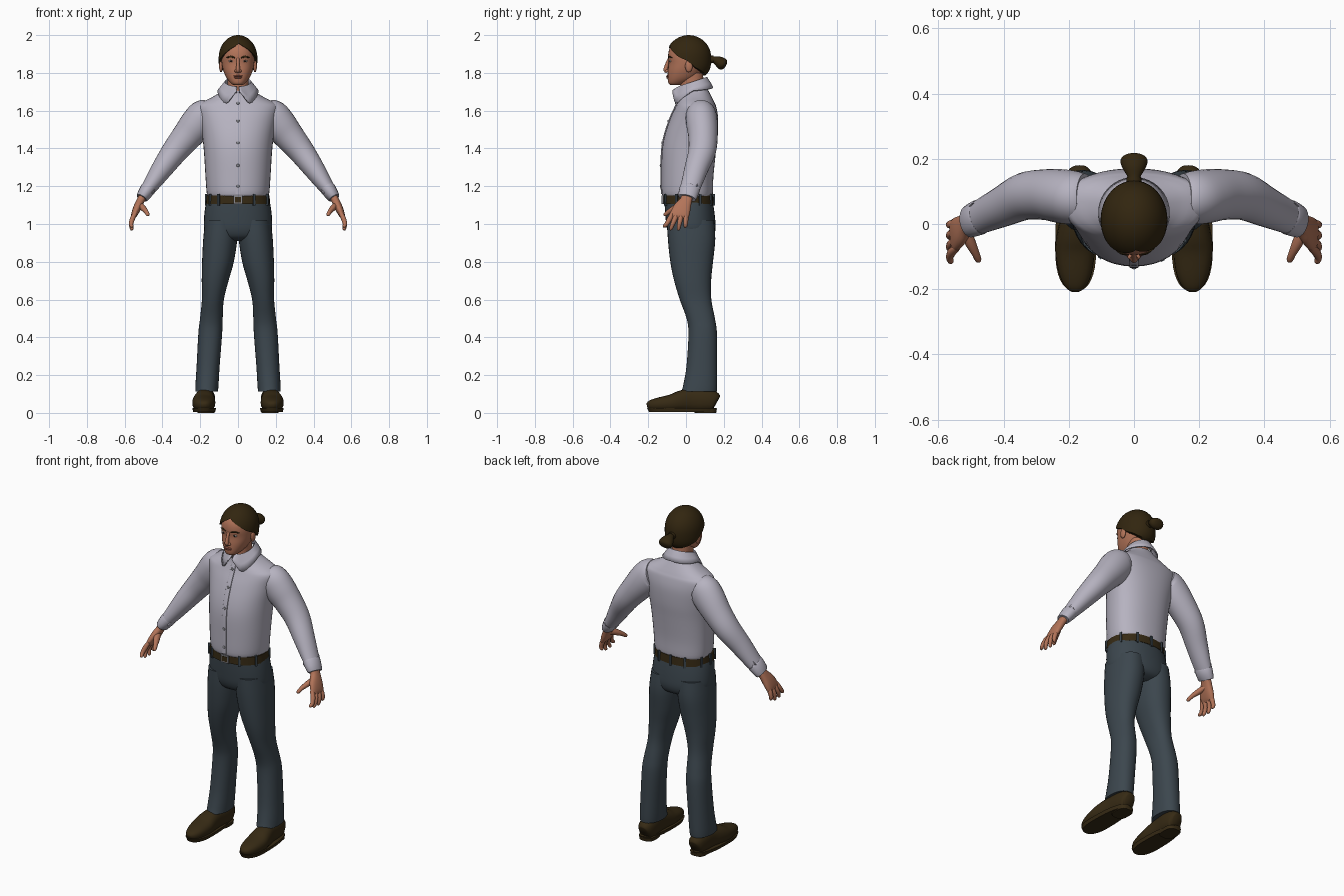
import bpy, bmesh, math
from mathutils import Vector

if "Cube" in bpy.data.objects:
    bpy.data.objects.remove(bpy.data.objects["Cube"])


def material(name, r, g, b):
    m = bpy.data.materials.new(name)
    m.use_nodes = True
    m.diffuse_color = (r, g, b, 1)
    bsdf = m.node_tree.nodes["Principled BSDF"]
    bsdf.inputs["Base Color"].default_value = (r, g, b, 1)
    bsdf.inputs["Roughness"].default_value = 0.8
    return m


SHIRT = material("pale grey cloth", 0.47, 0.45, 0.53)
TROUSER = material("slate cloth", 0.045, 0.062, 0.076)
SKIN = material("skin", 0.45, 0.175, 0.1)
HAIR = material("dark brown hair", 0.032, 0.019, 0.005)
LEATHER = material("brown leather", 0.037, 0.023, 0.007)
LIP = material("lips", 0.32, 0.1, 0.065)
WHITE = material("eye white", 0.55, 0.5, 0.46)
IRIS = material("dark iris", 0.02, 0.012, 0.008)
METAL = material("grey metal", 0.25, 0.25, 0.27)


def finish(name, bm, mat, angle=50):
    bmesh.ops.remove_doubles(bm, verts=bm.verts, dist=0.0002)
    bmesh.ops.recalc_face_normals(bm, faces=bm.faces)
    me = bpy.data.meshes.new(name)
    bm.to_mesh(me)
    bm.free()
    me.materials.append(mat)
    me.polygons.foreach_set("use_smooth", [True] * len(me.polygons))
    me.set_sharp_from_angle(angle=math.radians(angle))
    ob = bpy.data.objects.new(name, me)
    bpy.context.collection.objects.link(ob)
    return ob


def spline(rows, steps):
    """Smooth curve through rows of numbers."""
    out = []
    for i in range(len(rows) - 1):
        a, b, c, d = (rows[max(i - 1, 0)], rows[i], rows[i + 1], rows[min(i + 2, len(rows) - 1)])
        for s in range(steps):
            t = s / steps
            out.append([q + 0.5 * t * (r - p + t * (2 * p - 5 * q + 4 * r - s2 + t * (3 * (q - r) + s2 - p)))
                        for p, q, r, s2 in zip(a, b, c, d)])
    return out + [list(rows[-1])]


def skin_rings(name, rings, mat):
    bm = bmesh.new()
    loops = [[bm.verts.new(co) for co in ring] for ring in rings]
    n = len(loops[0])
    for lo, hi in zip(loops, loops[1:]):
        for j in range(n):
            k = (j + 1) % n
            bm.faces.new((lo[j], lo[k], hi[k], hi[j]))
    bm.faces.new(loops[0])
    bm.faces.new(loops[-1])
    return finish(name, bm, mat)


def rounded(a, power):
    c, s = math.cos(a), math.sin(a)
    e = 2 / power
    return math.copysign(abs(c) ** e, c), math.copysign(abs(s) ** e, s)


def stack(name, rows, mat, side=1, mid=0.5, power=2.2, n=32, steps=4):
    """Level rings: height, centre x, half width, front y, back y."""
    rings = []
    for z, cx, w, yf, yb in spline(rows, steps):
        ym = yf + (yb - yf) * mid
        ring = []
        for j in range(n):
            c, s = rounded(math.tau * j / n, power)
            ring.append((side * (cx + w * c), ym + s * (yb - ym if s > 0 else ym - yf), z))
        rings.append(ring)
    return skin_rings(name, rings, mat)


def tube(name, rows, mat, side=1, ref=(0, 1, 0), power=2, n=20, steps=4):
    """Rings along a path: x, y, z, radius across, radius along ref."""
    pts = spline(rows, steps)
    rings = []
    for i, (x, y, z, ru, rv) in enumerate(pts):
        t = Vector(pts[min(i + 1, len(pts) - 1)][:3]) - Vector(pts[max(i - 1, 0)][:3])
        t.normalize()
        v = Vector(ref)
        v = (v - t * v.dot(t)).normalized()
        u = t.cross(v)
        ring = []
        for j in range(n):
            c, s = rounded(math.tau * j / n, power)
            p = Vector((x, y, z)) + u * ru * c + v * rv * s
            ring.append((side * p.x, p.y, p.z))
        rings.append(ring)
    return skin_rings(name, rings, mat)


def blob(name, loc, size, mat):
    bm = bmesh.new()
    bmesh.ops.create_uvsphere(bm, u_segments=16, v_segments=10, radius=1)
    for v in bm.verts:
        v.co = Vector(loc) + Vector(a * b for a, b in zip(v.co, size))
    return finish(name, bm, mat)


def block(name, loc, size, mat, turn=0):
    bm = bmesh.new()
    bmesh.ops.create_cube(bm, size=1)
    for v in bm.verts:
        v.co = Vector(a * b for a, b in zip(v.co, size))
    ob = finish(name, bm, mat, 30)
    ob.location = loc
    ob.rotation_euler.z = turn
    return ob


def key(a, keys):
    """Piecewise linear lookup."""
    for (a0, v0), (a1, v1) in zip(keys, keys[1:]):
        if a <= a1:
            return v0 + (v1 - v0) * (a - a0) / (a1 - a0)
    return keys[-1][1]


# Shirt body, button band and buttons
torso = [(1.145, 0, .155, -.115, .135), (1.16, 0, .165, -.128, .142), (1.25, 0, .172, -.13, .145),
         (1.38, 0, .18, -.128, .158), (1.47, 0, .19, -.113, .168), (1.56, 0, .207, -.083, .17),
         (1.62, 0, .218, -.056, .16), (1.645, 0, .19, -.046, .15), (1.67, 0, .14, -.037, .138),
         (1.70, 0, .092, -.031, .122), (1.725, 0, .07, -.026, .108)]
stack("shirt_body", torso, SHIRT, mid=0.6, n=40)
tube("button_band", [(0, r[3] - .001, r[0], .004, .014) for r in torso[1:-1]], SHIRT, ref=(1, 0, 0), power=4)
fronts = [(r[0], r[3]) for r in torso]
for z in (1.20, 1.31, 1.43, 1.545, 1.64):
    blob("shirt_button", (0, key(z, fronts) - .006, z), (.008, .004, .008), METAL)

# Folded collar
bm = bmesh.new()
drop = [(0, 1.72), (90, 1.705), (125, 1.66), (140, 1.638), (150, 1.642), (176, 1.705)]
loops = []
for i in range(45):
    deg = -176 + 8 * i
    a = math.radians(deg)
    zb = key(abs(deg), drop)
    zt = 1.75 + .025 * math.cos(a)
    s, c = math.sin(a), math.cos(a)
    loops.append([bm.verts.new(p) for p in ((.066 * s, .035 + .07 * c, zt - .03),
                                            (.07 * s, .035 + .077 * c, zt),
                                            (.09 * s, .035 + .094 * c, zt * .45 + zb * .55),
                                            (.107 * s, .035 + .106 * c, zb))])
for l, r in zip(loops, loops[1:]):
    for k in range(3):
        bm.faces.new((l[k], l[k + 1], r[k + 1], r[k]))
collar = finish("collar", bm, SHIRT)
thick = collar.modifiers.new("thickness", "SOLIDIFY")
thick.thickness = .007
thick.offset = 0

# Trouser seat, belt, belt loops and buckle
stack("trouser_seat", [(1.15, 0, .16, -.115, .135), (1.1, 0, .172, -.113, .145), (1.03, 0, .18, -.108, .154),
                       (.97, 0, .178, -.10, .156), (.93, 0, .15, -.08, .14), (.91, 0, .08, -.04, .1)], TROUSER)
stack("belt", [(1.105, 0, .17, -.122, .147), (1.152, 0, .167, -.121, .144)], LEATHER, steps=1)
for deg in (-150, -125, -62, -25, 25, 62, 90, 118, 155, 180):
    c, s = rounded(math.radians(deg), 2.2)
    block("belt_loop", (.17 * c, .012 + .135 * s, 1.128), (.012, .012, .062), TROUSER, math.radians(deg))
block("buckle", (0, -.124, 1.128), (.05, .01, .046), METAL)
block("buckle_centre", (0, -.126, 1.128), (.034, .01, .03), LEATHER)

for side, label in ((1, "left"), (-1, "right")):
    # Trouser leg
    stack(label + "_trouser_leg",
          [(1.02, .088, .085, -.1, .148), (.92, .094, .09, -.096, .155), (.8, .106, .084, -.083, .143),
           (.7, .121, .071, -.063, .133), (.6, .133, .058, -.033, .134), (.5, .141, .06, .003, .153),
           (.42, .147, .063, .013, .164), (.25, .158, .061, .003, .165), (.15, .164, .061, -.014, .165),
           (.112, .166, .06, -.024, .163)], TROUSER, side)
    # Shoe upper, sole and heel
    tube(label + "_shoe",
         [(.18, -.207, .038, .01, .012), (.18, -.192, .041, .024, .032), (.18, -.15, .045, .035, .051),
          (.181, -.08, .052, .045, .061), (.179, -.03, .062, .055, .057), (.174, .03, .068, .062, .049),
          (.17, .1, .068, .062, .049), (.168, .148, .062, .052, .042), (.168, .163, .056, .035, .028)],
         LEATHER, side, ref=(1, 0, 0), power=2.4)
    stack(label + "_sole", [(.006, .179, .058, -.197, .158), (.026, .179, .063, -.206, .164)],
          LEATHER, side, mid=.36, power=2.4, steps=1)
    stack(label + "_heel", [(0, .17, .045, .045, .16), (.02, .17, .047, .04, .163)], LEATHER, side, power=3, steps=1)

    # Sleeve and cuff
    tube(label + "_sleeve",
         [(.15, .08, 1.585, .075, .075), (.18, .08, 1.57, .09, .082), (.22, .085, 1.525, .09, .083),
          (.27, .09, 1.465, .08, .078), (.335, .085, 1.385, .069, .073), (.4, .055, 1.295, .057, .063),
          (.455, .03, 1.215, .044, .055), (.495, .012, 1.16, .033, .049)], SHIRT, side, n=28)
    tube(label + "_cuff", [(.473, .022, 1.19, .037, .053), (.477, .02, 1.185, .041, .055),
                           (.507, .007, 1.142, .033, .05), (.509, .006, 1.139, .028, .045)], SHIRT, side, steps=2)

    # Hand
    tube(label + "_palm",
         [(.495, .01, 1.16, .022, .03), (.515, .0, 1.125, .021, .032), (.534, -.02, 1.085, .021, .046),
          (.55, -.034, 1.048, .016, .05), (.555, -.037, 1.032, .009, .043)], SKIN, side, power=2.4)
    for finger, y0, y1, low in (("index", -.072, -.115, .982), ("middle", -.048, -.08, .968),
                                ("ring", -.024, -.04, .966), ("little", .0, -.003, .98)):
        tube(label + "_" + finger + "_finger",
             [(.543, y0, 1.06, .011, .011), (.558, y0 * .7 + y1 * .3, 1.03, .0135, .0135),
              (.566, y0 * .3 + y1 * .7, 1.0, .0115, .0115), (.562, y1, low + .006, .009, .009),
              (.56, y1, low, .003, .003)], SKIN, side, n=12, steps=3)
    tube(label + "_thumb",
         [(.522, -.012, 1.105, .016, .02), (.503, -.055, 1.085, .016, .018), (.487, -.088, 1.067, .012, .013),
          (.478, -.11, 1.05, .01, .01), (.476, -.117, 1.045, .003, .003)], SKIN, side, n=12)

    # Ear, eye and brow
    blob(label + "_ear", (side * .09, .015, 1.835), (.01, .02, .032), SKIN)
    blob(label + "_eye", (side * .037, -.083, 1.862), (.014, .007, .0055), WHITE)
    blob(label + "_iris", (side * .037, -.088, 1.862), (.0055, .003, .005), IRIS)
    tube(label + "_brow", [(.016, -.094, 1.879, .003, .002), (.038, -.09, 1.886, .005, .004),
                           (.062, -.074, 1.88, .002, .002)], HAIR, side, n=8)
    blob(label + "_nostril_wing", (side * .011, -.1, 1.81), (.009, .01, .008), SKIN)

# Neck, head, nose and mouth
stack("neck", [(1.67, 0, .062, -.03, .098), (1.72, 0, .056, -.03, .095), (1.8, 0, .057, -.03, .09)], SKIN)
stack("head", [(1.735, 0, .022, -.08, -.035), (1.745, 0, .038, -.093, .0), (1.772, 0, .06, -.097, .055),
               (1.81, 0, .077, -.096, .085), (1.85, 0, .086, -.092, .105), (1.89, 0, .088, -.095, .11),
               (1.93, 0, .082, -.086, .1), (1.965, 0, .058, -.058, .075), (1.98, 0, .02, -.02, .03)], SKIN)
tube("nose", [(0, -.088, 1.88, .006, .008), (0, -.096, 1.86, .008, .008), (0, -.105, 1.83, .011, .01),
              (0, -.107, 1.815, .012, .012), (0, -.1, 1.802, .007, .01)], SKIN, ref=(1, 0, 0), n=14)
blob("upper_lip", (0, -.096, 1.783), (.025, .009, .005), LIP)
blob("lower_lip", (0, -.095, 1.775), (.021, .009, .0055), LIP)

# Hair swept back from a centre parting
bm = bmesh.new()
line = [(0, 1.955), (30, 1.925), (60, 1.885), (85, 1.862), (105, 1.828), (140, 1.80), (180, 1.785)]
cz, rz, count, rows = 1.885, .115, 60, 14
loops = []
for j in range(count):
    deg = 360 * j / count - 180
    a = math.radians(deg + 4 * math.cos(math.radians(deg / 2)))
    end = math.acos((key(abs(deg), line) - cz) / rz)
    loop = []
    for i in range(rows + 2):
        h = math.cos(end * min(i / rows, 1))
        e = 2 if h > 0 else 3
        r = (1 - abs(h) ** e) ** (1 / e)
        r *= .82 if i > rows else 1 + .03 * (i / rows) ** 2
        loop.append(bm.verts.new((.1 * r * math.sin(a), .015 - .117 * r * math.cos(a), cz + rz * h)))
    loops.append(loop)
for l, r in zip(loops, loops[1:] + loops[:1]):
    for k in range(rows + 1):
        bm.faces.new((l[k], l[k + 1], r[k + 1], r[k]))
finish("hair", bm, HAIR)

# Short tied ponytail
tube("hair_tie", [(0, .122, 1.872, .022, .024), (0, .145, 1.872, .02, .022)], HAIR, ref=(1, 0, 0), n=16, steps=2)
tube("ponytail", [(0, .125, 1.875, .015, .018), (0, .145, 1.872, .016, .02), (0, .17, 1.862, .027, .034),
                  (0, .193, 1.847, .032, .042), (0, .205, 1.839, .024, .032), (0, .21, 1.836, .01, .015)],
     HAIR, ref=(1, 0, 0))
